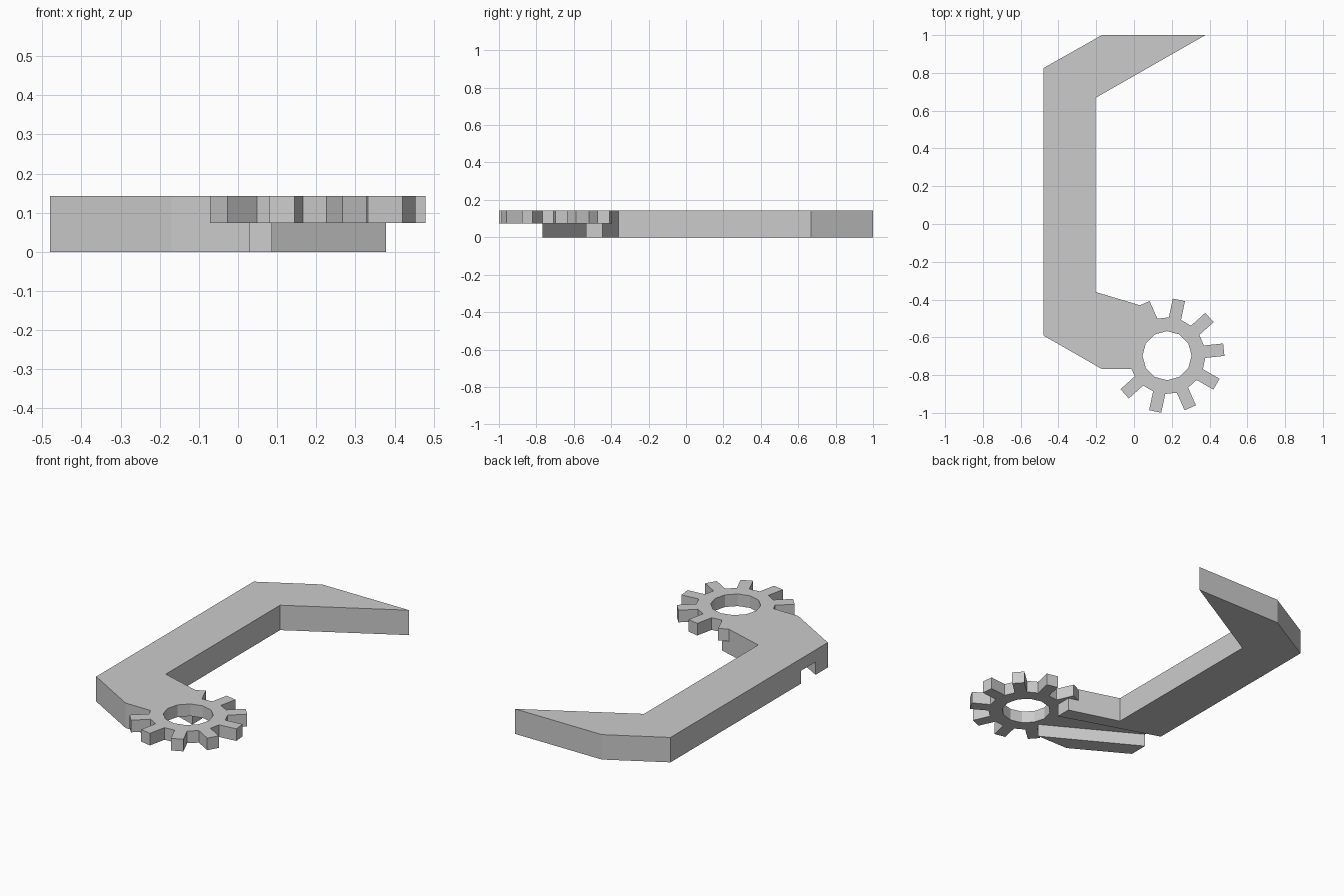
import bpy, bmesh
from math import cos, sin, radians, pi
from mathutils import Vector, Matrix

cube = bpy.data.objects.get("Cube")
if cube:
    bpy.data.objects.remove(cube, do_unlink=True)

TOP, STEP = 0.142, 0.073
HUB = Vector((0.175, -0.697))
TEETH, ROOT, TIP, HOLE, HALF = 10, 0.20, 0.302, 0.13, 0.033

grey = bpy.data.materials.new("plain_grey")
grey.use_nodes = True
grey.diffuse_color = (0.6, 0.6, 0.6, 1)
grey.node_tree.nodes["Principled BSDF"].inputs["Base Color"].default_value = (0.6, 0.6, 0.6, 1)


def slab(name, outline, z0, z1):
    """Extrude a flat outline between two heights."""
    bm = bmesh.new()
    face = bm.faces.new([bm.verts.new((p[0], p[1], z0)) for p in outline])
    top = bmesh.ops.extrude_face_region(bm, geom=[face])["geom"]
    moved = [v for v in top if isinstance(v, bmesh.types.BMVert)]
    bmesh.ops.translate(bm, verts=moved, vec=(0, 0, z1 - z0))
    bmesh.ops.recalc_face_normals(bm, faces=bm.faces)
    mesh = bpy.data.meshes.new(name)
    bm.to_mesh(mesh)
    bm.free()
    mesh.materials.append(grey)
    obj = bpy.data.objects.new(name, mesh)
    bpy.context.collection.objects.link(obj)
    return obj


def boolean(target, tool, operation):
    """Apply an exact boolean and remove the tool."""
    mod = target.modifiers.new(operation.lower(), "BOOLEAN")
    mod.operation, mod.object, mod.solver = operation, tool, "EXACT"
    bpy.context.view_layer.objects.active = target
    bpy.ops.object.modifier_apply(modifier=mod.name)
    bpy.data.objects.remove(tool, do_unlink=True)


# Hooked arm, ending inside the gear ring
arm = slab("hooked_arm", [
    (0.378, 1.0), (-0.17, 1.0), (-0.48, 0.825), (-0.48, -0.59), (-0.17, -0.768),
    (0.032, -0.768), (0.02, -0.70), (0.087, -0.535), (0.087, -0.447),
    (-0.203, -0.36), (-0.203, 0.668)], 0, TOP)

# Slanted channel across the underside
channel = slab("channel_cutter", [
    (-0.6, -0.307), (0.3, -0.606), (0.3, -0.92), (-0.6, -0.412)], -0.1, STEP)
boolean(arm, channel, "DIFFERENCE")

# Gear with straight-sided teeth
outline = []
for i in range(TEETH):
    turn = Matrix.Rotation(radians(6) + i * 2 * pi / TEETH, 2)
    for r, side in ((ROOT, -HALF), (TIP, -HALF), (TIP, HALF), (ROOT, HALF)):
        outline.append(HUB + turn @ Vector((r, side)))
gear = slab("gear", outline, STEP, TOP)

# Round hole through the gear
bore = slab("bore_cutter", [HUB + HOLE * Vector((cos(i * pi / 6), sin(i * pi / 6)))
                            for i in range(12)], -0.1, TOP + 0.1)
boolean(gear, bore, "DIFFERENCE")
boolean(arm, gear, "UNION")
arm.name = "hooked_arm_with_gear"
